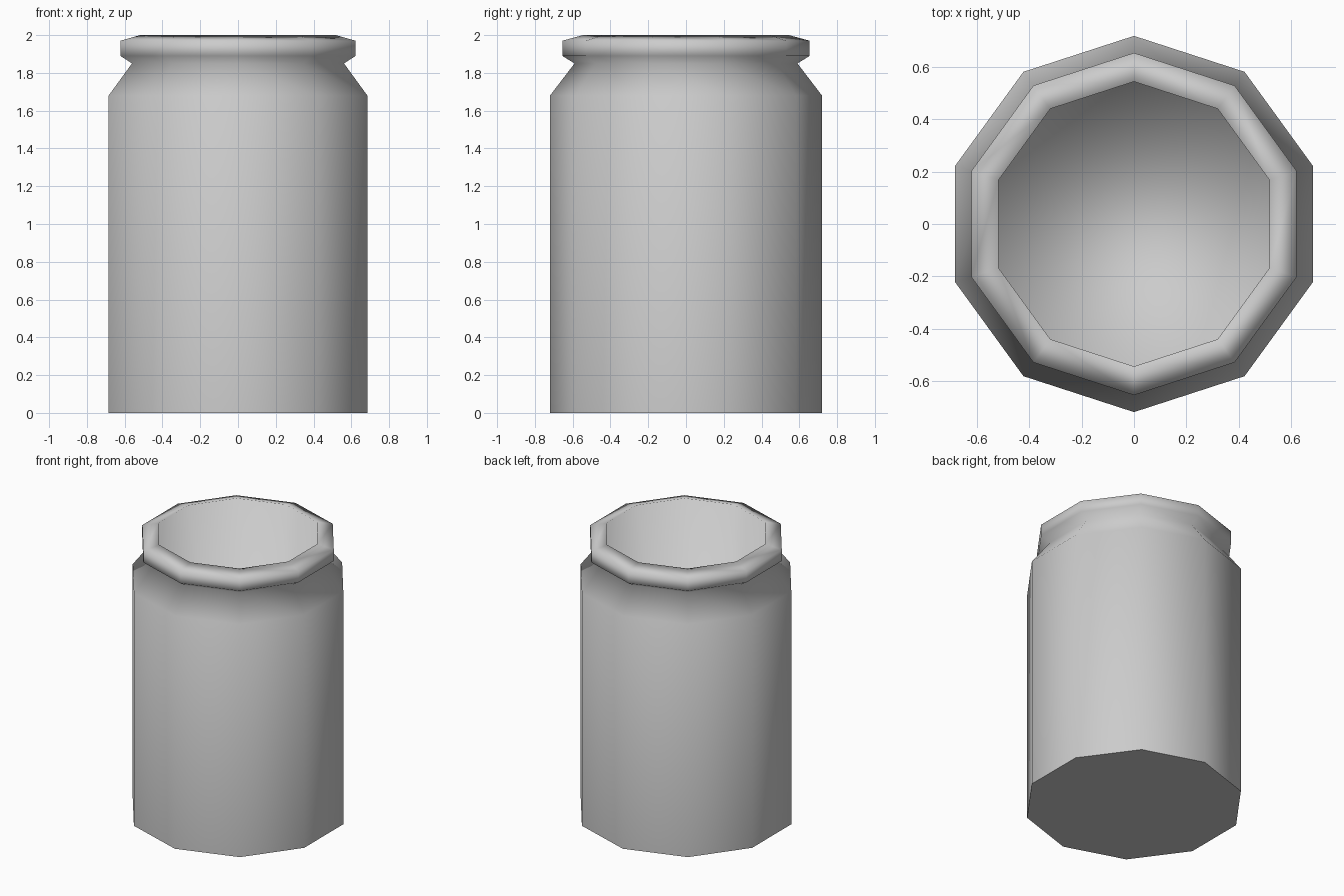
import bpy, bmesh, math

cube = bpy.data.objects.get("Cube")
if cube:
    bpy.data.objects.remove(cube)

SIDES = 10

# One plain grey for the whole jar
grey = bpy.data.materials.new("plain grey")
grey.use_nodes = True
colour = (0.6, 0.6, 0.6, 1)
grey.diffuse_color = colour
grey.node_tree.nodes["Principled BSDF"].inputs["Base Color"].default_value = colour

# Profile (radius, height): outer wall, shoulder, neck, rim, mouth, inner wall
profile = [(0.72, 0), (0.72, 1.68), (0.59, 1.85), (0.655, 1.89),
           (0.655, 1.97), (0.545, 2.0), (0.545, 0.08)]


def ring(bm, radius, z):
    step = math.tau / SIDES
    return [bm.verts.new((radius * math.sin(i * step), radius * math.cos(i * step), z))
            for i in range(SIDES)]


bm = bmesh.new()
rings = [ring(bm, r, z) for r, z in profile]
for low, high in zip(rings, rings[1:]):
    for i in range(SIDES):
        j = (i + 1) % SIDES
        bm.faces.new((low[i], low[j], high[j], high[i]))

# Base and inner floor
base = bm.faces.new(rings[0])
bm.faces.new(rings[-1])
bmesh.ops.recalc_face_normals(bm, faces=bm.faces)

# Smooth everywhere but the flat base
for face in bm.faces:
    face.smooth = face is not base
for edge in base.edges:
    edge.smooth = False

mesh = bpy.data.meshes.new("jar")
bm.to_mesh(mesh)
bm.free()
mesh.materials.append(grey)
jar = bpy.data.objects.new("jar", mesh)
bpy.context.collection.objects.link(jar)
